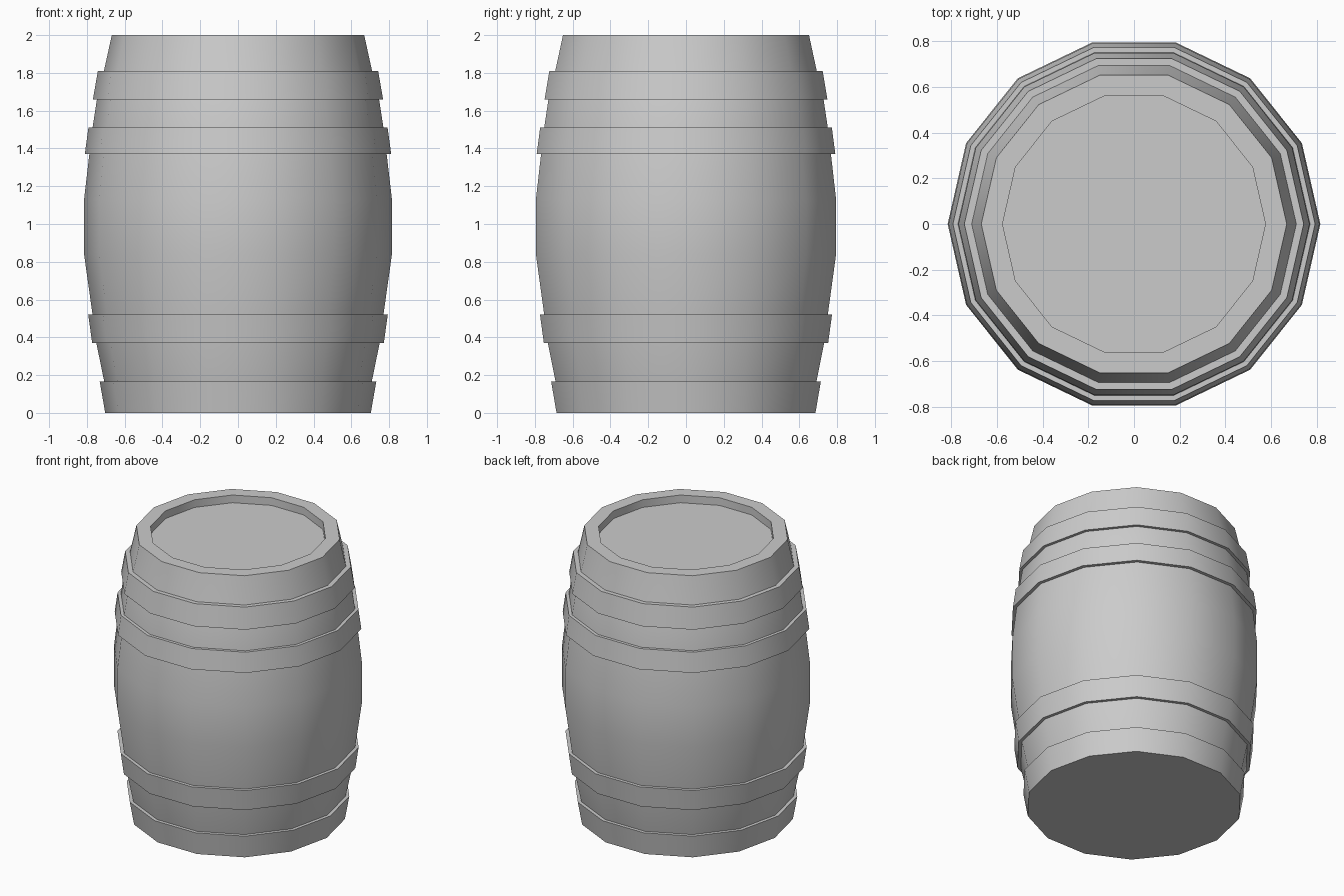
import bpy, bmesh, math
from math import radians

if "Cube" in bpy.data.objects:
    bpy.data.objects.remove(bpy.data.objects["Cube"])

SIDES = 14


def lathe(name, profile, closed=False):
    """Spin an (r, z) profile around z; r = 0 points become cap centres."""
    bm = bmesh.new()
    rings = []
    for r, z in profile:
        rings.append([bm.verts.new((r * math.cos(2 * math.pi * i / SIDES),
                                    r * math.sin(2 * math.pi * i / SIDES), z))
                      for i in range(SIDES)])
    pairs = list(zip(rings, rings[1:]))
    if closed:
        pairs.append((rings[-1], rings[0]))
    else:
        bm.faces.new(rings[0][::-1])
        bm.faces.new(rings[-1])
    for a, b in pairs:
        for i in range(SIDES):
            j = (i + 1) % SIDES
            bm.faces.new((a[i], a[j], b[j], b[i]))
    bmesh.ops.recalc_face_normals(bm, faces=bm.faces[:])
    mesh = bpy.data.meshes.new(name)
    bm.to_mesh(mesh)
    bm.free()
    obj = bpy.data.objects.new(name, mesh)
    bpy.context.collection.objects.link(obj)
    bpy.ops.object.select_all(action='DESELECT')
    obj.select_set(True)
    bpy.context.view_layer.objects.active = obj
    bpy.ops.object.shade_smooth_by_angle(angle=radians(35))
    return obj


# Bulging staves
staves = [(0.67, 0), (0.708, 0.165), (0.75, 0.37), (0.77, 0.52), (0.815, 0.84),
          (0.815, 1.13), (0.787, 1.37), (0.77, 1.51), (0.747, 1.66),
          (0.71, 1.81), (0.668, 2.0)]

# Barrel body with a raised rim around the sunken lid
lathe("barrel_body", staves + [(0.575, 2.0), (0.575, 1.945)])

# Hoops: lower z, lower radius, upper z, upper radius
stave_radius = {z: r for r, z in staves}
hoops = {
    "bottom_hoop": (0, 0.703, 0.165, 0.732),
    "lower_hoop": (0.37, 0.772, 0.52, 0.793),
    "upper_hoop": (1.37, 0.811, 1.51, 0.792),
    "top_hoop": (1.66, 0.768, 1.81, 0.742),
}
for name, (z0, r0, z1, r1) in hoops.items():
    lathe(name, [(r0, z0), (r1, z1), (stave_radius[z1], z1),
                 (stave_radius[z0], z0)], closed=True)
